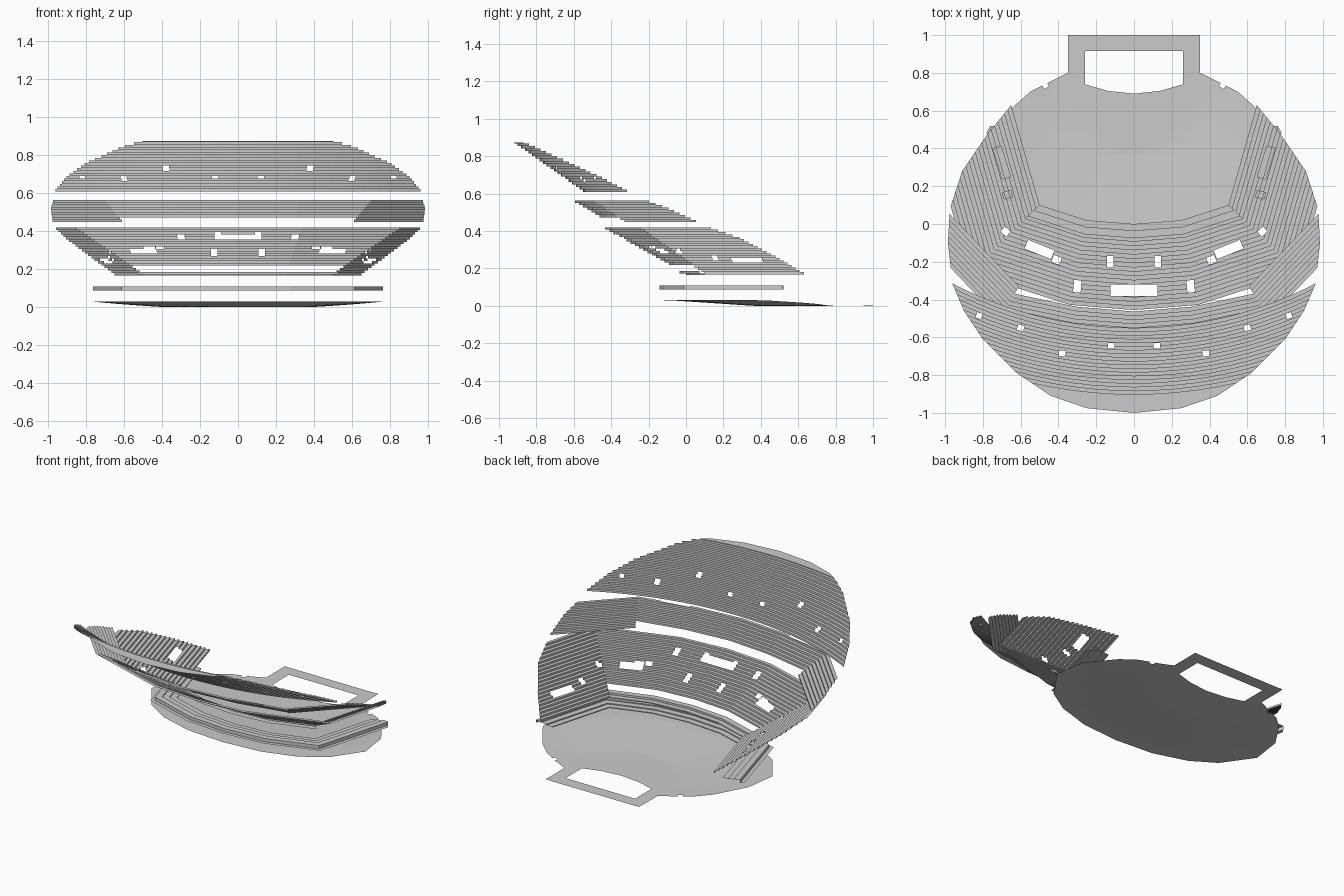
import bpy, bmesh, math
from mathutils import Vector

if "Cube" in bpy.data.objects:
    bpy.data.objects.remove(bpy.data.objects["Cube"])


def mirrored(half):
    """Centre-to-right points -> full left-to-right line."""
    return [(-x, y) for x, y in reversed(half) if x > 1e-6] + list(half)


def offset(line, d):
    """Mitred offset of a plan line, towards the back of the hall."""
    pts = [Vector(p) for p in line]
    norms = []
    for a, b in zip(pts, pts[1:]):
        t = (b - a).normalized()
        norms.append(Vector((t.y, -t.x)))
    out = []
    for i, p in enumerate(pts):
        n0, n1 = norms[max(i - 1, 0)], norms[min(i, len(norms) - 1)]
        m = (n0 + n1).normalized()
        out.append(p + m * d / m.dot(n0))
    return out


def sides(poly):
    """Edge point and outward normal for a counter-clockwise polygon."""
    for a, b in zip(poly, poly[1:] + poly[:1]):
        yield Vector((a[0], a[1], 0)), Vector((b[1] - a[1], a[0] - b[0], 0)).normalized()


def clip(bm, poly):
    for co, no in sides(poly):
        geom = bm.verts[:] + bm.edges[:] + bm.faces[:]
        bmesh.ops.bisect_plane(bm, geom=geom, dist=1e-5, plane_co=co, plane_no=no, clear_outer=True)


def punch(bm, poly):
    """Cut a convex opening straight down through a sheet."""
    x0, x1 = min(p[0] for p in poly), max(p[0] for p in poly)
    y0, y1 = min(p[1] for p in poly), max(p[1] for p in poly)

    def near(f):
        xs, ys = [v.co.x for v in f.verts], [v.co.y for v in f.verts]
        return max(xs) > x0 and min(xs) < x1 and max(ys) > y0 and min(ys) < y1

    for co, no in sides(poly):
        fs = [f for f in bm.faces if near(f)]
        geom = list({v for f in fs for v in f.verts}) + list({e for f in fs for e in f.edges}) + fs
        bmesh.ops.bisect_plane(bm, geom=geom, dist=1e-5, plane_co=co, plane_no=no)
    dead = [f for f in bm.faces
            if all((f.calc_center_median() - co).dot(no) < 1e-5 for co, no in sides(poly))]
    bmesh.ops.delete(bm, geom=dead, context='FACES')


def box(x, y, w, h, deg=0):
    c, s = math.cos(math.radians(deg)), math.sin(math.radians(deg))
    return [(x + c * u - s * v, y + s * u + c * v)
            for u, v in ((-w / 2, -h / 2), (w / 2, -h / 2), (w / 2, h / 2), (-w / 2, h / 2))]


def pair(*args):
    x, y, w, h, deg = (*args, 0)[:5]
    return [box(x, y, w, h, deg), box(-x, y, w, h, -deg)]


def finish(bm, name):
    me = bpy.data.meshes.new(name)
    bm.to_mesh(me)
    bm.free()
    ob = bpy.data.objects.new(name, me)
    bpy.context.collection.objects.link(ob)
    return ob


def tier(name, half, rows, outline, holes=(), keep=lambda d, x: True):
    """Stepped tier: rows are (front offset, back offset, riser foot z, tread z)."""
    line = mirrored(half)
    bm = bmesh.new()
    for d0, d1, za, zb in rows:
        f, b = offset(line, d0), offset(line, d1)
        for i in range(len(line) - 1):
            if not keep(d0, abs(line[i][0] + line[i + 1][0]) / 2):
                continue
            for quad in (((f[i], za), (f[i + 1], za), (f[i + 1], zb), (f[i], zb)),
                         ((f[i], zb), (f[i + 1], zb), (b[i + 1], zb), (b[i], zb))):
                bm.faces.new([bm.verts.new((p.x, p.y, z)) for p, z in quad])
    bmesh.ops.remove_doubles(bm, verts=bm.verts, dist=1e-5)
    clip(bm, outline)
    for h in holes:
        punch(bm, h)
    return finish(bm, name)


def steps(n, run, z, rise):
    return [(i * run, (i + 1) * run, z + (i - 1) * rise, z + i * rise) for i in range(n)]


# Hall outline in plan
hall = mirrored([(0, -1), (.25, -.975), (.44, -.91), (.62, -.79), (.8, -.61), (.9, -.46),
                 (.96, -.32), (.985, -.1), (.975, .08), (.91, .28), (.78, .47), (.65, .63), (.55, .72)])

# Upper balcony: concentric arcs, with a flat walkway at the back
arc = [(2.08 * math.sin(a), 1.53 - 2.08 * math.cos(a)) for a in [i * .045 for i in range(13)]]
rows = steps(19, .0195, .622, .0137)
rows.append((.3705, .6, .8686, .874))
tier("upper_balcony", arc, rows, hall,
     pair(.82, -.485, .03, .03, 20) + pair(.6, -.55, .035, .03, 15)
     + pair(.12, -.645, .035, .03) + pair(.38, -.685, .035, .03, 8))

# Middle balcony: the lowest rows exist only in the wings
tier("middle_balcony", [(0, -.42), (.3, -.395), (.61, -.33), (1.05, .13)],
     steps(9, .0215, .46, .013), hall, pair(.47, -.565, .2, .04, 10),
     lambda d, x: d > .035 or x > .61)

# Main terrace: big raked bowl with door openings
bowl = [(0, 0), (.25, .02), (.5, .1), (.71, .84)]
tier("main_terrace", bowl, steps(20, .0227, .18, .0126), hall,
     [box(0, -.35, .25, .06)] + pair(.125, -.2, .035, .06) + pair(.3, -.33, .04, .065, 5)
     + pair(.68, -.04, .04, .035, 40) + pair(.5, -.135, .15, .05, 22) + pair(.41, -.19, .045, .04, 20)
     + pair(.67, .155, .045, .035, -15) + pair(.7, .325, .045, .17, -17),
     lambda d, x: d > .085 or x > .5)

# Box row in front of the terrace
tier("terrace_front_row", bowl, [(0, .035, .165, .172), (.035, .075, .172, .185)],
     hall, keep=lambda d, x: x < .5)

# Low ring under the terrace
low = [p for p in hall if p[1] < .4]
low = [(-.79, .47), (-.76, .52)][::-1] + [(-.79, .47)] + low[1:-1] + [(.79, .47), (.76, .52)]
low = [p for i, p in enumerate(low) if p not in low[:i]]
tier("lower_ring", bowl, [(.02, .06, .088, .094), (.06, .1, .094, .101),
                          (.1, .14, .101, .108), (.14, .165, .108, .086)], low)

# Dished stalls floor and the stage surround
stage_hole = [(-.26, .915), (-.26, .74), (-.14, .705), (0, .69), (.14, .705), (.26, .74), (.26, .915)]
floor = mirrored([(0, -.17), (.27, -.15), (.5, -.08), (.66, .02), (.8, .22), (.77, .43),
                  (.64, .62), (.55, .7), (.35, .8)])
for name, plan in (("stalls_floor", floor),
                   ("stage_surround", [(-.35, .8), (.35, .8), (.35, 1), (-.35, 1)])):
    bm = bmesh.new()
    bmesh.ops.create_grid(bm, x_segments=36, y_segments=36, size=1.1)
    clip(bm, plan)
    punch(bm, stage_hole)
    if name == "stalls_floor":
        for x in (.47, -.47):
            punch(bm, box(x, .735, .03, .03, math.copysign(27, -x)))
    for v in bm.verts:
        r = math.hypot(v.co.x, v.co.y - .76)
        v.co.z = .03 * min(1, max(0, (r - .4) / .45))
    finish(bm, name)
